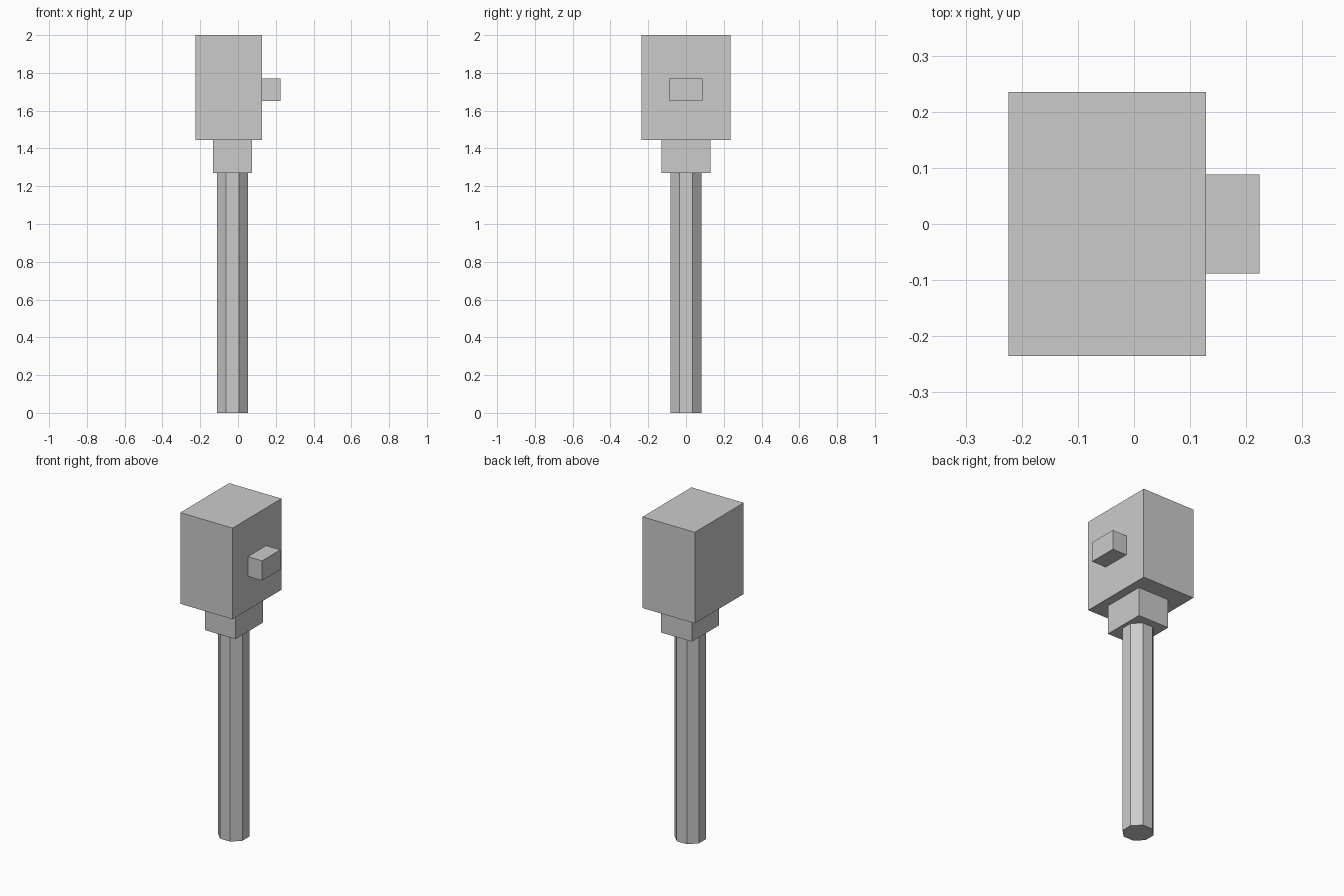
import bpy
import math

old = bpy.data.objects.get("Cube")
if old:
    bpy.data.objects.remove(old, do_unlink=True)

grey = bpy.data.materials.new("light_grey")
grey.use_nodes = True
colour = (0.6, 0.6, 0.6, 1)
grey.diffuse_color = colour
grey.node_tree.nodes["Principled BSDF"].inputs["Base Color"].default_value = colour


def finish(name):
    obj = bpy.context.object
    obj.name = name
    obj.data.materials.append(grey)
    return obj


def box(name, x, y, z):
    """Box from (low, high) pairs along each axis."""
    spans = (x, y, z)
    bpy.ops.mesh.primitive_cube_add(size=1, location=[(a + b) / 2 for a, b in spans])
    obj = finish(name)
    obj.scale = [b - a for a, b in spans]
    bpy.ops.object.transform_apply(location=False, rotation=False, scale=True)


# Eight-sided pole, flats facing the axes
pole_height = 1.27
flat_radius = 0.082
bpy.ops.mesh.primitive_cylinder_add(
    vertices=8, radius=flat_radius / math.cos(math.pi / 8), depth=pole_height,
    location=(-0.029, 0, pole_height / 2), rotation=(0, 0, math.pi / 8))
finish("pole")

# Collar, head and side button
box("collar", (-0.132, 0.075), (-0.131, 0.131), (pole_height, 1.445))
box("head", (-0.224, 0.128), (-0.235, 0.235), (1.445, 2))
box("side_button", (0.128, 0.224), (-0.088, 0.088), (1.65, 1.77))
